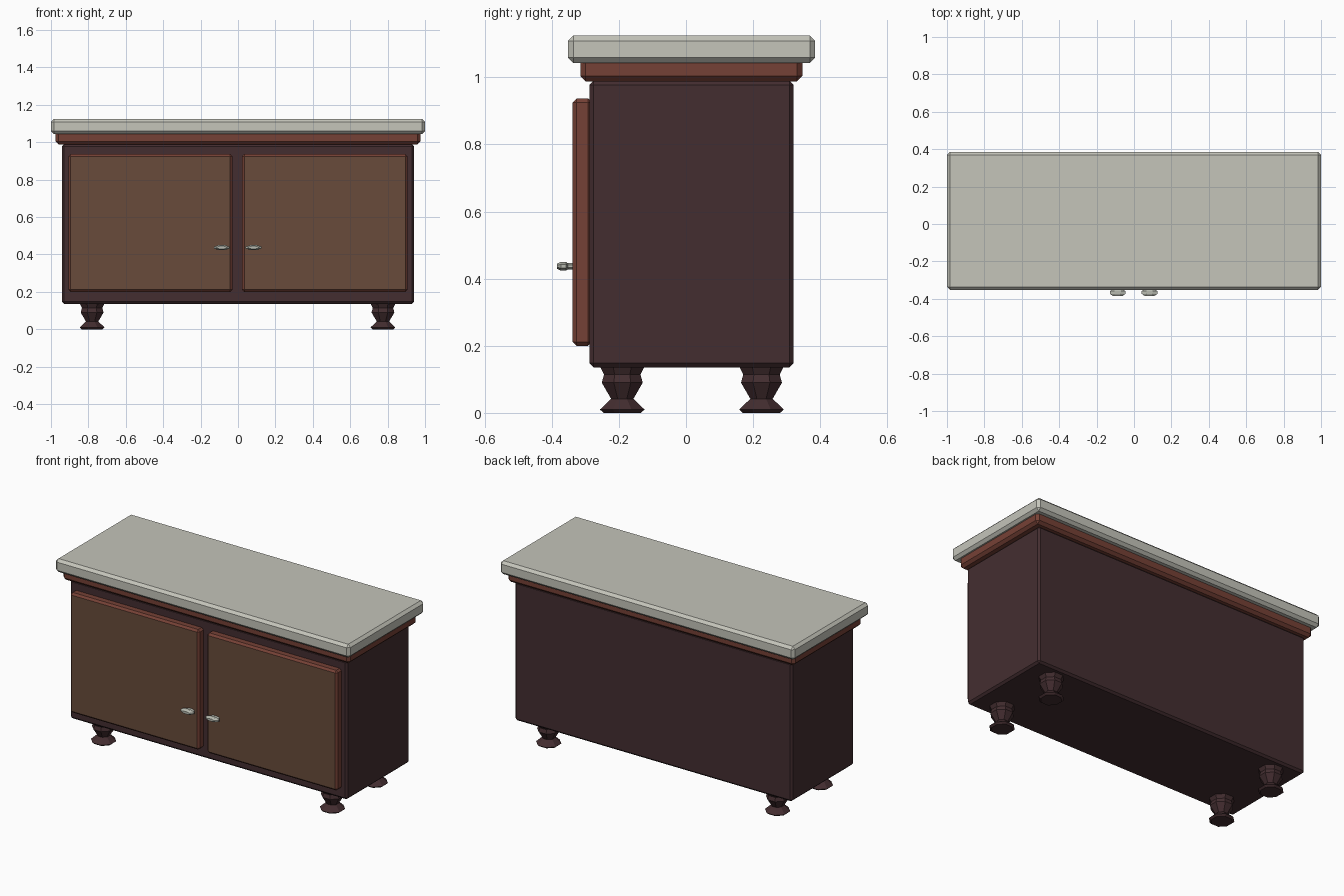
import bpy, bmesh, math

if "Cube" in bpy.data.objects:
    bpy.data.objects.remove(bpy.data.objects["Cube"])


def material(name, srgb):
    m = bpy.data.materials.new(name)
    m.diffuse_color = [((c + 0.055) / 1.055) ** 2.4 for c in srgb] + [1]
    m.use_nodes = True
    m.node_tree.nodes["Principled BSDF"].inputs["Base Color"].default_value = m.diffuse_color
    return m


stone = material("pale_stone", (0.77, 0.77, 0.73))
dark = material("dark_wood", (0.265, 0.178, 0.188))
red = material("red_wood", (0.46, 0.255, 0.21))
brown = material("brown_wood", (0.41, 0.295, 0.23))
metal = material("grey_metal", (0.72, 0.73, 0.69))


def finish(bm, name, *mats):
    bmesh.ops.recalc_face_normals(bm, faces=bm.faces)
    me = bpy.data.meshes.new(name)
    bm.to_mesh(me)
    bm.free()
    for m in mats:
        me.materials.append(m)
    ob = bpy.data.objects.new(name, me)
    bpy.context.collection.objects.link(ob)
    return ob


def chamfered_box(name, x, y, z, bevel, *mats):
    """Box between (min, max) pairs with flat chamfered edges."""
    bm = bmesh.new()
    bmesh.ops.create_cube(bm, size=1)
    for v in bm.verts:
        v.co = [r[0] if c < 0 else r[1] for c, r in zip(v.co, (x, y, z))]
    bmesh.ops.bevel(bm, geom=bm.edges[:], offset=bevel, segments=1,
                    affect='EDGES', profile=0.5)
    return finish(bm, name, *mats)


def turned(name, profile, mat, place, sides=8):
    """Stack of rings (rx, ry, height), capped, mapped into space by place()."""
    bm = bmesh.new()
    rings = []
    for rx, ry, h in profile:
        ring = []
        for i in range(sides):
            a = (i + 0.5) * 2 * math.pi / sides
            ring.append(bm.verts.new(place(rx * math.cos(a), ry * math.sin(a), h)))
        rings.append(ring)
    for lo, hi in zip(rings, rings[1:]):
        for i in range(sides):
            j = (i + 1) % sides
            bm.faces.new((lo[i], lo[j], hi[j], hi[i]))
    bm.faces.new(rings[0])
    bm.faces.new(rings[-1])
    return finish(bm, name, mat)


# Cabinet carcass, moulding and worktop
chamfered_box("cabinet_body", (-0.942, 0.942), (-0.288, 0.32), (0.136, 0.99), 0.012, dark)
chamfered_box("top_moulding", (-0.975, 0.975), (-0.315, 0.347), (0.988, 1.06), 0.016, red)
chamfered_box("worktop", (-1, 1), (-0.352, 0.385), (1.043, 1.125), 0.016, stone)

# Doors: red frame edges with a brown front face
for side, x in (("left", (-0.907, -0.03)), ("right", (0.022, 0.907))):
    door = chamfered_box(side + "_door", x, (-0.338, -0.28), (0.2, 0.937), 0.012, red, brown)
    for f in door.data.polygons:
        f.material_index = 1 if f.normal.y < -0.9 else 0

# Door handles: flattened stem with a wider, tapered head
handle = [(0.031, 0.010, 0.33), (0.031, 0.010, 0.352), (0.046, 0.014, 0.358),
          (0.046, 0.014, 0.373), (0.027, 0.008, 0.385)]
for side, cx in (("left", -0.087), ("right", 0.083)):
    turned(side + "_handle", handle, metal,
           lambda u, v, h, cx=cx: (cx + u, -h, 0.437 + v))

# Turned feet
foot = [(r, r, z) for r, z in ((0.06, 0.0), (0.072, 0.01), (0.036, 0.042), (0.066, 0.09),
                               (0.059, 0.114), (0.073, 0.14))]
for sx, cx in (("left", -0.78), ("right", 0.775)):
    for sy, cy in (("front", -0.19), ("back", 0.225)):
        turned(f"{sy}_{sx}_foot", foot, dark,
               lambda u, v, h, cx=cx, cy=cy: (cx + u, cy + v, h))
